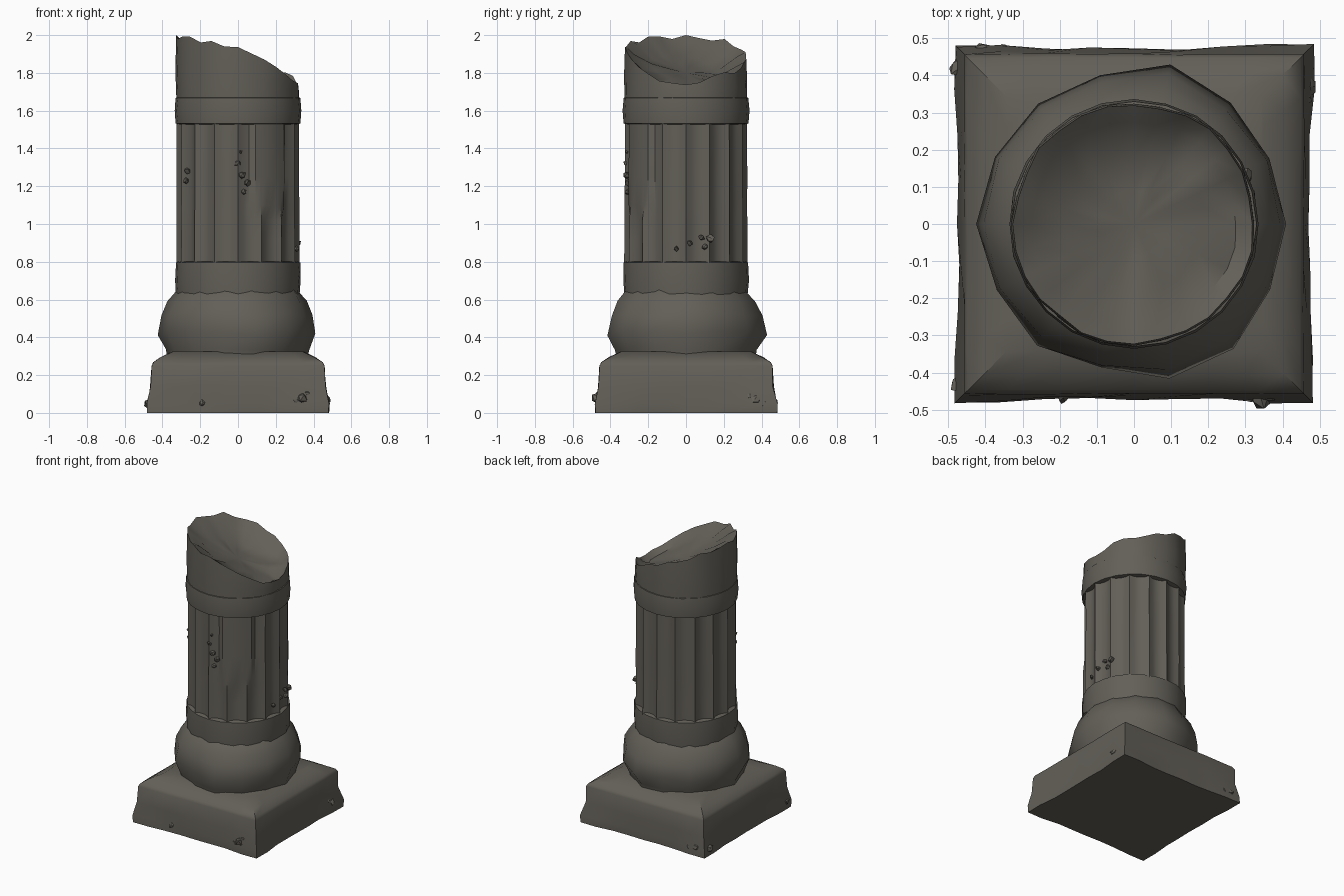
import bpy, bmesh, math, random
from mathutils import Vector

if "Cube" in bpy.data.objects:
    bpy.data.objects.remove(bpy.data.objects["Cube"])

random.seed(7)
TAU = math.tau

stone = bpy.data.materials.new("weathered_stone")
stone.diffuse_color = (0.125, 0.116, 0.098, 1)
stone.use_nodes = True
stone.node_tree.nodes["Principled BSDF"].inputs["Base Color"].default_value = stone.diffuse_color


def finish(name, bm, angle=40):
    bmesh.ops.recalc_face_normals(bm, faces=bm.faces)
    me = bpy.data.meshes.new(name)
    bm.to_mesh(me)
    bm.free()
    me.materials.append(stone)
    ob = bpy.data.objects.new(name, me)
    bpy.context.collection.objects.link(ob)
    bpy.ops.object.select_all(action='DESELECT')
    ob.select_set(True)
    bpy.context.view_layer.objects.active = ob
    bpy.ops.object.shade_smooth_by_angle(angle=math.radians(angle))
    return ob


def loft(name, rings, angle=40, tip=None):
    """Skin closed rings of points; tip closes the top with a fan."""
    bm = bmesh.new()
    vs = [[bm.verts.new(p) for p in r] for r in rings]
    n = len(vs[0])
    for a, b in zip(vs, vs[1:]):
        for i in range(n):
            j = (i + 1) % n
            bm.faces.new((a[i], a[j], b[j], b[i]))
    bm.faces.new(vs[0][::-1])
    if tip:
        t = bm.verts.new(tip)
        for i in range(n):
            bm.faces.new((vs[-1][i], vs[-1][(i + 1) % n], t))
    else:
        bm.faces.new(vs[-1])
    return finish(name, bm, angle)


def ring(n, radius, z, jitter=0.0, zjit=0.0):
    out = []
    for i in range(n):
        a = TAU * i / n
        r = radius(a) if callable(radius) else radius
        r += random.uniform(-jitter, jitter)
        zz = z(a) if callable(z) else z
        out.append((r * math.cos(a), r * math.sin(a), zz + random.uniform(-zjit, zjit)))
    return out


def wave(values, a):
    """Interpolate values spaced evenly around the circle."""
    t = (a % TAU) / TAU * len(values)
    i = int(t)
    f = t - i
    return values[i % len(values)] * (1 - f) + values[(i + 1) % len(values)] * f


# Square plinth, worn edges with flared lower corners
def square_ring(h, z, jit, flare):
    k = 8
    corners = [(-1, -1), (1, -1), (1, 1), (-1, 1)]
    out = []
    for c in range(4):
        (x0, y0), (x1, y1) = corners[c], corners[(c + 1) % 4]
        for i in range(k):
            t = i / k
            s = h + random.uniform(-jit, jit)
            if i in (0, 1, k - 1):
                s += flare
            out.append(((x0 + (x1 - x0) * t) * s, (y0 + (y1 - y0) * t) * s, z))
    return out


loft("plinth", [
    square_ring(0.470, 0.0, 0.003, 0.012),
    square_ring(0.472, 0.05, 0.006, 0.010),
    square_ring(0.462, 0.14, 0.005, 0.0),
    square_ring(0.457, 0.25, 0.002, 0.0),
    square_ring(0.448, 0.268, 0.002, 0.0),
    square_ring(0.405, 0.295, 0.006, 0.0),
    square_ring(0.345, 0.325, 0.004, 0.0)], 35)

# Lumpy rounded moulding
lump = [0.0, -0.005, 0.005, 0.025, 0.0, 0.0, 0.01, 0.02, 0.005, 0.005, -0.01, 0.015, 0.015, 0.0]
loft("base_moulding", [
    ring(14, lambda a, r=r, k=k: r + k * wave(lump, a), z, j, zj)
    for r, z, k, j, zj in [
        (0.370, 0.29, 0.3, 0.0, 0.0), (0.375, 0.335, 0.5, 0.005, 0.008),
        (0.410, 0.42, 1, 0.006, 0.015), (0.395, 0.52, 0.8, 0.006, 0.012),
        (0.365, 0.585, 0.4, 0.004, 0.01), (0.325, 0.645, 0, 0.003, 0.008),
        (0.300, 0.66, 0, 0, 0)]], 50)

# Plain collar under the shaft
loft("collar", [ring(24, r, z, 0.002) for r, z in
                [(0.325, 0.60), (0.333, 0.70), (0.330, 0.795), (0.315, 0.802)]])

# Fluted shaft; one patch of flutes is worn away at the front right
FLUTES = 16


def shaft_radius(z):
    def r(a):
        depth = 0.026 * abs(math.sin(a * FLUTES / 2)) ** 0.8
        d = (a - math.radians(305) + math.pi) % TAU - math.pi
        if abs(d) < 0.32 and z > 1.05:
            depth = 0.008
        return 0.326 - 0.004 * (z - 0.8) - depth
    return r


loft("fluted_shaft", [ring(FLUTES * 4, shaft_radius(z), z, 0.0015)
                      for z in (0.78, 0.92, 1.02, 1.10, 1.25, 1.40, 1.55)], 35)

# Plain band above the flutes
loft("upper_band", [ring(24, r, z, 0.001) for r, z in
                    [(0.312, 1.528), (0.330, 1.532), (0.336, 1.60), (0.330, 1.668), (0.312, 1.672)]])

# Broken top: jagged sloping rim around a hollow
rim = [1.745, 1.77, 1.80, 1.83, 1.87, 1.92, 1.96, 1.985, 1.99, 1.99, 1.975, 1.955,
       1.93, 1.89, 1.82, 1.76]
hollow = [1.74, 1.75, 1.77, 1.80, 1.85, 1.89, 1.89, 1.87, 1.84, 1.78]
N = 28
edge = ring(N, 0.322, lambda a: wave(rim, a), 0.006, 0.012)
top = max(p[2] for p in edge)
edge = [(x, y, z + 2.0 - top) for x, y, z in edge]
mid = [(x * 1.015, y * 1.015, 1.66 + (z - 1.66) * 0.45) for x, y, z in edge]
inner = [(x * 0.86, y * 0.86, z - random.uniform(0.02, 0.05)) for x, y, z in edge]
loft("broken_top", [
    ring(N, 0.324, 1.62, 0.001), mid, edge, inner,
    ring(N, 0.19, lambda a: wave(hollow, a), 0.01, 0.006),
    ring(N, 0.09, lambda a: wave(hollow, a) * 0.5 + 0.90, 0.004, 0.004)],
    45, tip=(0, 0, 1.80))


# Small jagged chips of stone on the shaft and plinth
def chips(name, spots):
    bm = bmesh.new()
    for x, y, z, s in spots:
        made = bmesh.ops.create_icosphere(bm, subdivisions=1, radius=s)["verts"]
        for v in made:
            v.co = v.co * random.uniform(0.6, 1.15) + Vector((x, y, z))
    finish(name, bm, 30)


chips("shaft_chips", [
    (0.315, 0.02, 0.90, 0.018), (0.312, 0.08, 0.93, 0.02), (0.300, 0.13, 0.92, 0.026),
    (0.305, 0.10, 0.88, 0.02), (0.310, -0.05, 0.87, 0.016),
    (0.00, -0.312, 1.32, 0.02), (0.02, -0.312, 1.26, 0.022), (0.05, -0.305, 1.22, 0.02),
    (0.03, -0.308, 1.17, 0.018), (0.01, -0.308, 1.38, 0.016),
    (-0.27, -0.155, 1.28, 0.02), (-0.275, -0.15, 1.23, 0.018)])
chips("plinth_chips", [
    (0.34, -0.465, 0.08, 0.033), (0.31, -0.462, 0.06, 0.02), (0.37, -0.462, 0.10, 0.02),
    (0.468, 0.37, 0.07, 0.03), (0.465, 0.42, 0.05, 0.024), (0.465, 0.34, 0.09, 0.018),
    (-0.47, -0.43, 0.05, 0.028), (-0.47, 0.42, 0.05, 0.028),
    (-0.41, 0.466, 0.06, 0.028), (-0.35, 0.466, 0.05, 0.026), (-0.19, -0.468, 0.05, 0.02)])
